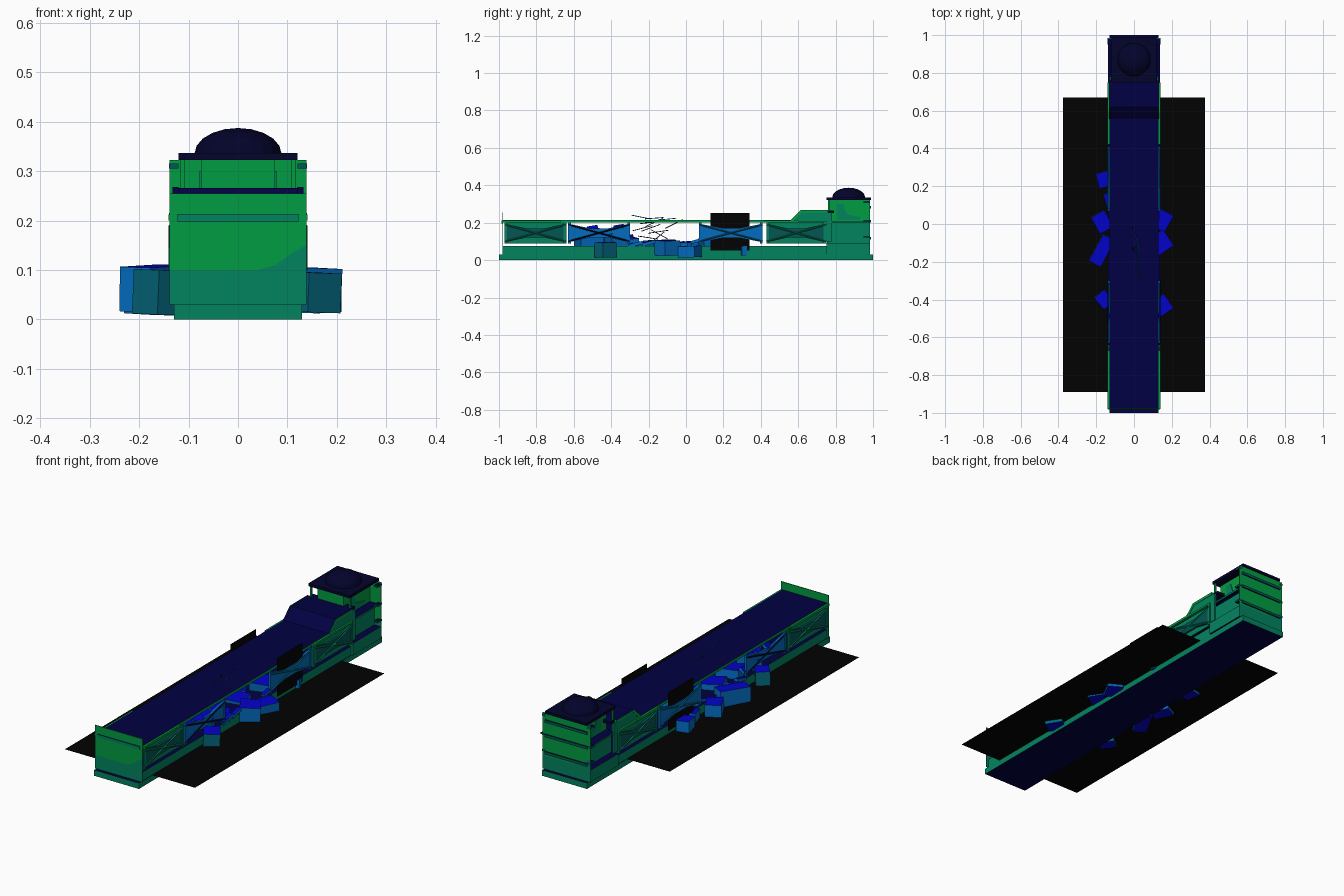
import bpy, bmesh, math, random
from mathutils import Vector, Matrix

old = bpy.data.objects.get("Cube")
if old:
    bpy.data.objects.remove(old, do_unlink=True)
random.seed(4)


def material(name, *rgb):
    m = bpy.data.materials.new(name)
    c = tuple((v / 255 / 12.92) if v < 11 else ((v / 255 + 0.055) / 1.055) ** 2.4 for v in rgb) + (1,)
    m.use_nodes = True
    m.diffuse_color = c
    m.node_tree.nodes["Principled BSDF"].inputs["Base Color"].default_value = c
    return m


green = material("green", 2, 156, 66)
teal = material("teal", 3, 131, 95)
dark_teal = material("dark teal", 4, 86, 82)
slate = material("blue teal", 4, 102, 124)
blue = material("mid blue", 3, 108, 192)
bright = material("bright blue", 3, 2, 202)
navy = material("navy", 2, 1, 67)
dark_navy = material("dark navy", 3, 3, 44)
black = material("black", 2, 2, 2)


def finish(name, bm, *mats):
    bmesh.ops.recalc_face_normals(bm, faces=bm.faces)
    me = bpy.data.meshes.new(name)
    bm.to_mesh(me)
    bm.free()
    for m in mats:
        me.materials.append(m)
    ob = bpy.data.objects.new(name, me)
    bpy.context.collection.objects.link(ob)
    return ob


def sheet(name, corners, mat):
    """A single flat face."""
    bm = bmesh.new()
    bm.faces.new([bm.verts.new(c) for c in corners])
    return finish(name, bm, mat)


def box(name, x, y, z, side, top=None, rot=None):
    """Box from min/max pairs; faces pointing up or down can take a second colour."""
    lo, hi = Vector((x[0], y[0], z[0])), Vector((x[1], y[1], z[1]))
    bm = bmesh.new()
    bmesh.ops.create_cube(bm, size=1)
    bmesh.ops.scale(bm, vec=hi - lo, verts=bm.verts)
    if rot:
        turn = Matrix.Rotation(rot[1], 3, 'Y') @ Matrix.Rotation(rot[0], 3, 'X')
        bmesh.ops.rotate(bm, matrix=Matrix.Rotation(rot[2], 3, 'Z') @ turn, verts=bm.verts)
    bmesh.ops.translate(bm, vec=(lo + hi) / 2, verts=bm.verts)
    bm.normal_update()
    if top:
        for f in bm.faces:
            f.material_index = int(abs(f.normal.z) > 0.7)
    return finish(name, bm, side, top or side)


def prism(name, axis, pts, a, b, side, top=None):
    """Extrude a profile along x (points are y, z) or along y (points are x, z)."""
    bm = bmesh.new()
    place = (lambda p: (a, p[0], p[1])) if axis == 'x' else (lambda p: (p[0], a, p[1]))
    f = bm.faces.new([bm.verts.new(place(p)) for p in pts])
    ext = bmesh.ops.extrude_face_region(bm, geom=[f])
    move = (b - a, 0, 0) if axis == 'x' else (0, b - a, 0)
    bmesh.ops.translate(bm, vec=move, verts=[v for v in ext["geom"] if isinstance(v, bmesh.types.BMVert)])
    bmesh.ops.recalc_face_normals(bm, faces=bm.faces)
    if top:
        for f in bm.faces:
            f.material_index = int(f.normal.z > 0.3)
    return finish(name, bm, side, top or side)


def stick(name, a, b, r, mat):
    a, b = Vector(a), Vector(b)
    bm = bmesh.new()
    bmesh.ops.create_cone(bm, cap_ends=True, segments=4, radius1=r, radius2=r, depth=(b - a).length)
    q = (b - a).to_track_quat('Z', 'Y').to_matrix()
    bmesh.ops.rotate(bm, matrix=q, verts=bm.verts)
    bmesh.ops.translate(bm, vec=(a + b) / 2, verts=bm.verts)
    return finish(name, bm, mat)


# Ground sheet and foundation
sheet("ground_sheet", [(-.375, -.89, .03), (.375, -.89, .03), (.375, .67, .03), (-.375, .67, .03)], black)
box("base_footing", (-.129, .129), (-1, 1), (0, .03), teal, navy)
box("base_upper", (-.127, .127), (-.98, .98), (.03, .075), teal, navy)

# Long roof, and the raised section in front of the tower
box("long_roof", (-.13, .13), (-.98, .6), (.2, .214), green, navy)
prism("raised_roof", 'x', [(.55, .2), (.56, .214), (.62, .266), (.79, .266), (.79, .252), (.63, .252), (.58, .2)],
      -.12, .12, dark_navy, navy)

# End walls, each with a lighter upper plate and a teal lower plate
wave = [(-.138, .1), (.04, .1), (.075, .11), (.11, .135), (.138, .15)]
for label, y, top, flip in (("front", -.982, .255, 1), ("back", .98, .322, -1)):
    edge = [(flip * px, pz) for px, pz in wave]
    s = flip * .138
    prism(label + "_wall_lower", 'y', [(s, .03), (-s, .03)] + edge, y, y + .004, teal)
    prism(label + "_wall_upper", 'y', edge + [(s, top), (-s, top)], y, y + .004, green)
box("front_wall_ledge", (-.122, .122), (-.986, -.982), (.197, .213), teal, navy)
for z in (.11, .2, .275):
    box("back_wall_ledge", (-.122, .122), (.984, .99), (z, z + .014), dark_teal, navy)

# Side structure, repeated on both sides: ends, bow tie colour, brace, backing
bays = [(-.97, -.64, dark_teal, teal, teal), (-.63, -.3, blue, dark_navy, None),
        (.07, .41, blue, slate, None), (.43, .75, dark_teal, teal, teal)]
for s in (-1, 1):
    def span(a, b):
        return tuple(sorted((s * a, s * b)))

    for y0, y1 in ((-.98, -.67), (.42, .6)):
        box("top_rail", span(.128, .14), (y0, y1), (.2, .212), green)
    for y0, y1, panel, brace, backing in bays:
        mid, half = (y0 + y1) / 2, (y1 - y0) / 2
        if backing:
            box("bay_backing", span(.122, .126), (y0, y1), (.09, .2), backing)
        # Panel narrows at its middle like a bow tie
        prism("bow_tie_panel", 'x', [(y0, .095), (mid - .05, .12), (mid + .05, .12), (y1, .095),
              (y1, .195), (mid + .05, .17), (mid - .05, .17), (y0, .195)], s * .126, s * .136, panel)
        for d in (-1, 1):
            stick("cross_brace", (s * .136, mid - half, .145 - d * .045),
                  (s * .136, mid + half, .145 + d * .045), .004, brace)
        for y in (y0, y1 - .014):
            box("side_post", span(.126, .138), (y, y + .014), (.09, .2), panel if panel == blue else teal)
    sheet("hanging_panel", [(s * .134, y, z) for y, z in ((.13, .05), (.34, .05), (.34, .252), (.13, .252))], black)
    # Side of the raised section
    prism("raised_side", 'x', [(.56, .2), (.62, .254), (.78, .254), (.78, .1), (.74, .1), (.74, .2)],
          s * .122, s * .13, teal)
    prism("raised_side_trim", 'x', [(.555, .21), (.615, .268), (.76, .268), (.76, .254), (.622, .254), (.575, .21)],
          s * .12, s * .132, green, navy)
    box("raised_side_rail", span(.128, .139), (.6, .75), (.2, .21), green)
    # Tower foot, ledges and the window plates on its recessed core
    box("tower_foot", span(.1, .137), (.75, .98), (.03, .092), teal, navy)
    prism("tower_window", 'x', [(.81, .215), (.93, .215), (.93, .23), (.86, .245), (.84, .3), (.81, .3)],
          s * .075, s * .078, teal)
    for z in (.12, .205, .305):
        box("tower_ledge", span(.12, .139), (.95, .985), (z, z + .01), dark_teal, navy)
    box("tower_post", span(.108, .116), (.76, .768), (.2, .325), green)

# Tower core set back behind open decks, then its roof and dome
box("tower_core_lower", (-.1, .1), (.755, .98), (.075, .2), teal)
box("tower_core_upper", (-.075, .075), (.76, .98), (.2, .322), green)
box("tower_deck", (-.125, .125), (.755, .98), (.198, .207), teal, navy)
box("tower_roof", (-.12, .12), (.75, .99), (.322, .336), dark_navy)
bm = bmesh.new()
bmesh.ops.create_uvsphere(bm, u_segments=20, v_segments=10, radius=1)
bmesh.ops.bisect_plane(bm, geom=bm.verts[:] + bm.edges[:] + bm.faces[:],
                       plane_co=(0, 0, 0), plane_no=(0, 0, 1), clear_inner=True)
bmesh.ops.scale(bm, vec=(.088, .088, .052), verts=bm.verts)
bmesh.ops.translate(bm, vec=(0, .87, .335), verts=bm.verts)
finish("tower_dome", bm, dark_navy)

# Fallen blocks: x, y, z centre, then width, length, height and turn
blocks = [(.15, -.43, .055, .08, .09, .08, .6), (.14, -.1, .065, .1, .1, .08, .6),
          (.15, .02, .045, .08, .1, .06, -.5), (.13, .31, .05, .02, .03, .05, .3),
          (-.16, -.4, .055, .07, .08, .09, .7), (-.17, -.14, .063, .07, .16, .09, -.5),
          (-.17, .01, .05, .08, .1, .08, .5), (-.162, .235, .05, .065, .08, .07, .25),
          (-.13, .13, .05, .05, .07, .05, .3)]
for x, y, z, w, l, h, turn in blocks:
    box("fallen_block", (x - w / 2, x + w / 2), (y - l / 2, y + l / 2), (z - h / 2, z + h / 2),
        slate if y < -.3 else blue, bright, (.03, .03, turn))

# Rubble heap inside: tall toward the front bay, low through the gap
for x, y, top, size, turn in ((.03, -.52, .165, .13, .3), (-.05, -.44, .16, .12, .7), (.06, -.37, .14, .1, .4),
                              (-.04, -.32, .115, .12, .2), (.06, -.24, .09, .1, .6), (-.04, -.16, .1, .12, .4),
                              (.03, -.05, .095, .1, .2), (-.05, .05, .1, .11, .5), (.05, .13, .12, .1, .3)):
    box("inner_rubble", (x - size / 2, x + size / 2), (y - size / 2, y + size / 2), (.07, top),
        blue, bright, (.08, .05, turn))

# Broken planks and leaning slabs beside the gap
for s in (-1, 1):
    for y, z, l in ((-.27, .085, .08), (-.2, .09, .07), (.05, .1, .05)):
        box("broken_plank", (s * .125 - .01, s * .125 + .01), (y - l / 2, y + l / 2), (z - .008, z + .008),
            blue, bright, (.25, 0, 0))
    for y, z in ((-.5, .17), (-.42, .14), (-.36, .175), (-.31, .12)):
        box("leaning_slab", (s * .12 - .016, s * .12 + .016), (y - .028, y + .028), (z - .006, z + .006),
            blue, bright, (.2, s * .6, 0))

# Thin bars bent through the gap and lying over the roof
for i in range(9):
    y, z = random.uniform(-.25, -.05), random.uniform(.11, .21)
    a = random.uniform(-.9, .9)
    stick("bent_bar", (random.uniform(-.02, .04), y - .055 * math.cos(a), z - .045 * math.sin(a)),
          (random.uniform(-.02, .04), y + .055 * math.cos(a), z + .045 * math.sin(a)), .002, dark_navy)
for y, z, d in ((-.24, .23, -.01), (-.17, .224, .004), (-.1, .219, .005)):
    stick("roof_bar", (.03, y - .05, z - d), (.005, y + .05, z + d), .002, blue)
